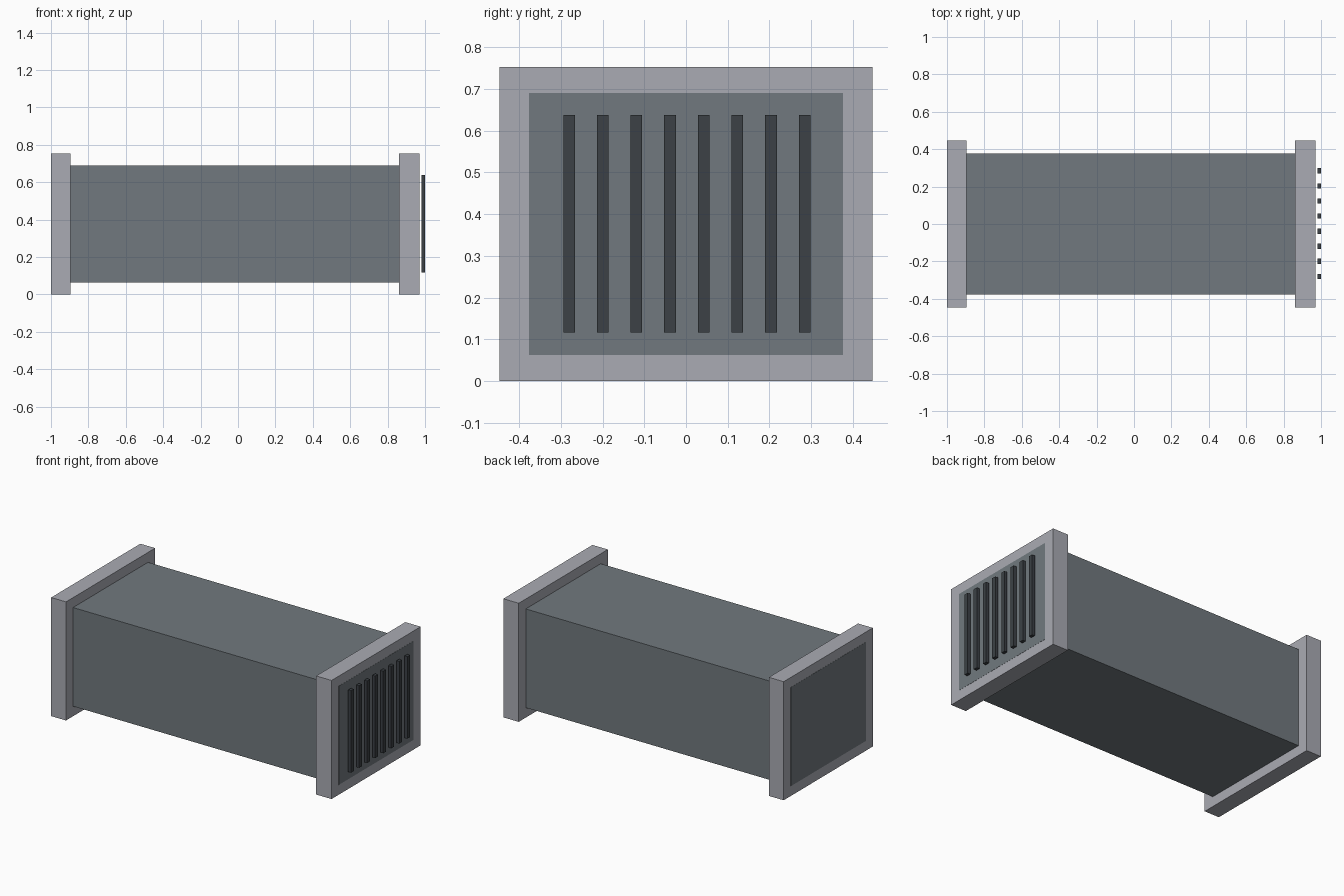
import bpy
import bmesh
from mathutils import Vector

cube = bpy.data.objects.get("Cube")
if cube:
    bpy.data.objects.remove(cube, do_unlink=True)


def material(name, rgb):
    mat = bpy.data.materials.new(name)
    mat.use_nodes = True
    mat.diffuse_color = (*rgb, 1)
    mat.node_tree.nodes["Principled BSDF"].inputs["Base Color"].default_value = (*rgb, 1)
    return mat


def box(name, low, high, mat):
    low, high = Vector(low), Vector(high)
    bm = bmesh.new()
    bmesh.ops.create_cube(bm, size=1)
    bmesh.ops.scale(bm, vec=high - low, verts=bm.verts)
    bmesh.ops.translate(bm, vec=(low + high) / 2, verts=bm.verts)
    mesh = bpy.data.meshes.new(name)
    bm.to_mesh(mesh)
    bm.free()
    mesh.materials.append(mat)
    obj = bpy.data.objects.new(name, mesh)
    bpy.context.collection.objects.link(obj)
    return obj


light_grey = material("light grey", (0.40, 0.407, 0.452))
steel_grey = material("steel grey", (0.165, 0.191, 0.209))
dark_grey = material("dark grey", (0.045, 0.053, 0.061))

# Duct body, its ends just proud of the flanges
box("duct_body", (-1, -0.376, 0.063), (0.971, 0.376, 0.69), steel_grey)

# Flanges around both ends
for name, x0, x1 in (("right_flange", -0.999, -0.895), ("left_flange", 0.862, 0.97)):
    box(name, (x0, -0.447, 0), (x1, 0.447, 0.753), light_grey)

# Row of vent slats standing off the left end
slat_count, pitch, half_width = 8, 0.0806, 0.014
for i in range(slat_count):
    y = -0.28 + i * pitch
    box(f"vent_slat_{i + 1}", (0.98, y - half_width, 0.117),
        (1, y + half_width, 0.638), dark_grey)
